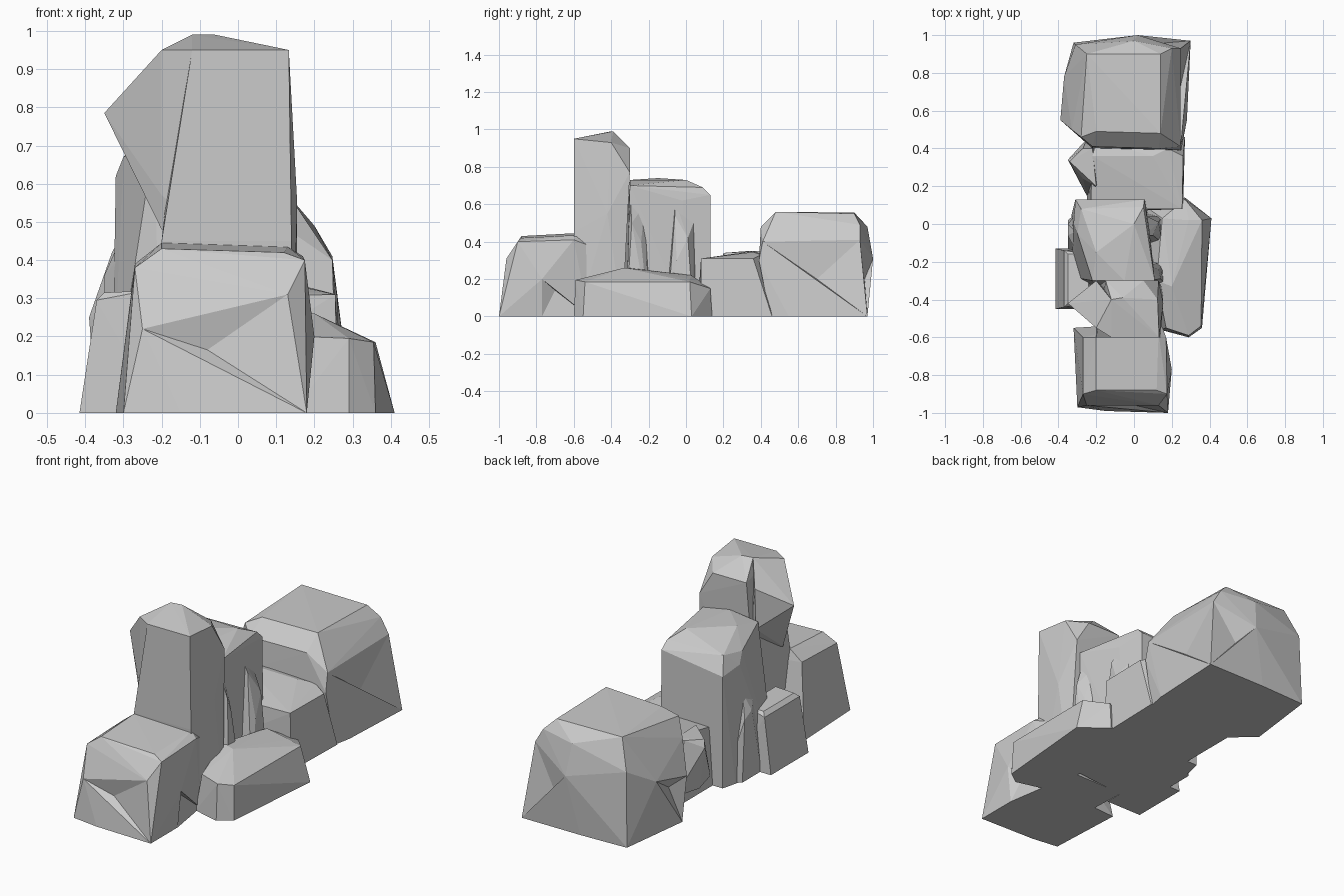
import bpy, bmesh
from mathutils import Vector
from mathutils.geometry import closest_point_on_tri


def rock(name, foot, upper, base=0.0, dents=()):
    """Faceted boulder: convex skin around a ground outline and upper corner points.
    Each dent pushes the nearest facet inward to the given point."""
    bm = bmesh.new()
    for p in [(x, y, base) for x, y in foot] + upper:
        bm.verts.new(p)
    bmesh.ops.convex_hull(bm, input=bm.verts[:])
    bmesh.ops.delete(bm, geom=[v for v in bm.verts if not v.link_faces], context='VERTS')
    bmesh.ops.recalc_face_normals(bm, faces=bm.faces[:])
    for d in map(Vector, dents):
        near = min(bm.faces, key=lambda f: (closest_point_on_tri(
            d, *[v.co for v in f.verts]) - d).length)
        bmesh.ops.poke(bm, faces=[near])['verts'][0].co = d
    me = bpy.data.meshes.new(name)
    bm.to_mesh(me)
    bm.free()
    ob = bpy.data.objects.new(name, me)
    bpy.context.collection.objects.link(ob)
    return ob


# Blocky boulder at the front
rock("front_boulder",
     [(-.32, -.55), (-.30, -.97), (-.15, -.99), (.18, -1), (.18, -.77), (.14, -.52)],
     [(.20, -.77, .2), (-.27, -.60, .39), (-.27, -.90, .38), (-.25, -.96, .22),
      (.13, -.96, .31), (.175, -.90, .40), (.17, -.60, .41), (.14, -.52, .38),
      (-.20, -.60, .445), (.13, -.58, .435), (-.20, -.88, .43), (.12, -.88, .42)],
     dents=[(-.08, -.94, .165), (.15, -.70, .14)])

# Tall standing stone, with its overhanging left bulge
rock("standing_stone",
     [(-.19, -.58), (.14, -.58), (.15, -.34), (-.2, -.34)],
     [(-.20, -.60, .45), (.14, -.60, .45), (.155, -.42, .55), (-.12, -.60, .95),
      (.133, -.60, .95), (.05, -.60, .95), (.125, -.40, .93), (-.12, -.40, .99),
      (-.06, -.39, .99), (-.15, -.30, .9), (.05, -.30, .9), (.13, -.30, .77)])
rock("standing_stone_bulge", [],
     [(-.35, -.42, .785), (-.20, -.55, .95), (-.12, -.60, .95), (-.12, -.40, .99),
      (-.20, -.55, .57), (-.20, -.54, .48), (-.12, -.60, .50), (-.12, -.60, .9),
      (-.20, -.30, .88), (-.20, -.31, .66), (-.1, -.4, .5)])

# Middle block behind it
rock("middle_boulder",
     [(-.33, -.28), (-.33, .05), (-.31, .13), (.06, .13), (.08, 0), (.1, -.32), (-.2, -.35)],
     [(-.20, -.15, .74), (-.05, -.30, .73), (-.22, -.30, .71), (0, 0, .73),
      (-.30, -.05, .67), (-.32, 0, .62), (-.31, .13, .60), (-.28, .08, .69),
      (.05, .09, .69), (.055, .13, .65), (.08, -.02, .62), (.11, -.30, .70)])

# Leaning splinters on the sides of the middle block
rock("right_splinter", [(.03, -.12), (.15, -.10), (.15, .04), (.05, .06)],
     [(.06, -.06, .62), (.10, -.06, .54), (.13, .01, .42), (.14, -.05, .3), (.07, .04, .5)])
rock("right_rear_splinter", [(.05, -.32), (.17, -.32), (.16, -.2), (.05, -.18)],
     [(.08, -.30, .68), (.14, -.29, .5), (.13, -.24, .4), (.07, -.22, .6)])
rock("left_splinter", [(-.35, -.14), (-.35, .02), (-.28, .08), (-.28, -.2)],
     [(-.35, 0, .33), (-.35, -.06, .36), (-.31, -.04, .45), (-.30, -.15, .42)])

# Small slab leaning against the left side
rock("left_slab", [(-.415, -.45), (-.415, -.13), (-.2, -.13), (-.2, -.45)],
     [(-.37, -.44, .295), (-.37, -.14, .295), (-.35, -.42, .315), (-.35, -.16, .315),
      (-.24, -.42, .32), (-.24, -.16, .32)])

# Long low slab on the right
rock("right_slab",
     [(.14, -.56), (.29, -.60), (.36, -.55), (.41, .03), (.27, .14), (.05, .1), (.1, -.4)],
     [(.17, -.55, .2), (.29, -.59, .195), (.355, -.54, .185), (.30, -.35, .205),
      (.20, -.33, .26), (.12, -.30, .26), (.29, .02, .20), (.36, .02, .185),
      (.27, .13, .15), (.15, .03, .22)])

# Low bridge joining the middle to the rear
rock("bridge_rock", [(-.25, .06), (.26, .08), (.27, .46), (-.25, .46)],
     [(-.23, .08, .30), (.255, .08, .31), (.26, .36, .31), (.18, .40, .33),
      (-.22, .36, .35), (.1, .36, .345), (-.2, .44, .33)])
rock("bridge_chip", [(-.25, .15), (-.29, .3), (-.25, .45), (-.15, .3)],
     [(-.35, .34, .31), (-.34, .33, .35), (-.27, .40, .35), (-.27, .24, .3),
      (-.20, .20, .34), (-.22, .40, .35)], base=.06)

# Large boulder at the rear, dented on its right, back and left
rock("rear_boulder",
     [(-.32, .96), (-.05, .97), (.30, .97), (.28, .55), (.26, .45), (-.25, .45), (-.37, .56)],
     [(-.39, .55, .25), (-.37, .78, .30), (-.33, .50, .42), (.02, 1.0, .31),
      (-.31, .95, .40), (.247, .93, .41), (.247, .41, .40), (.25, .39, .30),
      (-.22, .40, .30), (-.22, .41, .47), (.13, .40, .48), (-.28, .46, .51),
      (.14, .48, .56), (.14, .90, .55), (-.25, .90, .555), (-.2, .49, .55),
      (0, .97, .48), (.2, .93, .49)],
     dents=[(.24, .70, .2), (.12, .955, .2), (-.33, .62, .2)])
